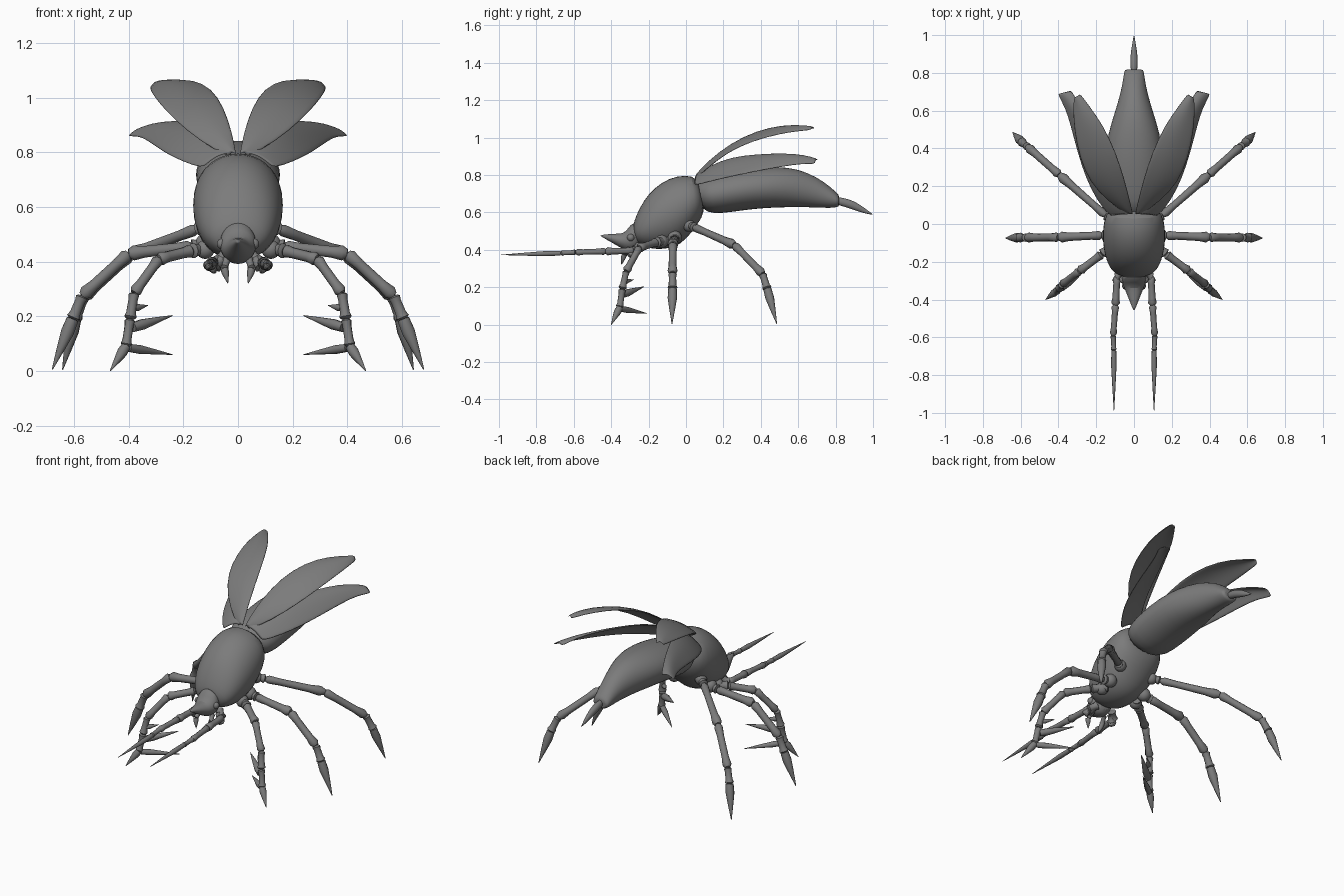
import bpy, bmesh, math
from mathutils import Vector

cube = bpy.data.objects.get("Cube")
if cube:
    bpy.data.objects.remove(cube, do_unlink=True)

grey = bpy.data.materials.new("shell_grey")
grey.use_nodes = True
grey.diffuse_color = (0.2, 0.2, 0.2, 1)
grey.node_tree.nodes["Principled BSDF"].inputs["Base Color"].default_value = (0.2, 0.2, 0.2, 1)
parts = []


def finish(name, bm, subdiv=0, thickness=0):
    """Turn a bmesh into a finished part."""
    bmesh.ops.recalc_face_normals(bm, faces=bm.faces)
    mesh = bpy.data.meshes.new(name)
    bm.to_mesh(mesh)
    bm.free()
    mesh.materials.append(grey)
    ob = bpy.data.objects.new(name, mesh)
    bpy.context.collection.objects.link(ob)
    if thickness:
        mod = ob.modifiers.new("Thickness", 'SOLIDIFY')
        mod.thickness = thickness
        mod.offset = 0
    if subdiv:
        mod = ob.modifiers.new("Smooth", 'SUBSURF')
        mod.levels = mod.render_levels = subdiv
    parts.append(ob)
    return ob


def skin(bm, rings, sides):
    """Bridge elliptical rings, each given as centre, side axis, up axis."""
    loops = []
    for centre, u, v in rings:
        angles = [math.tau * i / sides for i in range(sides)]
        loops.append([bm.verts.new(centre + u * math.cos(a) + v * math.sin(a)) for a in angles])
    for a, b in zip(loops, loops[1:]):
        for i in range(sides):
            j = (i + 1) % sides
            bm.faces.new((a[i], a[j], b[j], b[i]))
    bm.faces.new(loops[0])
    bm.faces.new(loops[-1])


def body(name, profile, sides=18):
    """Loft from side profile rows: top y, top z, bottom y, bottom z, half width."""
    bm = bmesh.new()
    rings = []
    for ty, tz, by, bz, w in profile:
        top, bottom = Vector((0, ty, tz)), Vector((0, by, bz))
        rings.append(((top + bottom) / 2, Vector((w, 0, 0)), (top - bottom) / 2))
    skin(bm, rings, sides)
    return finish(name, bm, 1)


JOINTED = [(0, .6), (.06, 1), (.25, .85), (.75, .9), (.92, 1.15), (1, .7)]
SPIKE = [(0, 1), (.25, 1.1), (.6, .65), (1, .08)]


def segment(bm, a, b, r0, r1, shape, sides=10):
    """One tapered limb segment with swollen ends."""
    a, b = Vector(a), Vector(b)
    q = (b - a).to_track_quat('Z', 'Y')
    u, v = q @ Vector((1, 0, 0)), q @ Vector((0, 1, 0))
    rings = []
    for t, k in shape:
        r = (r0 + (r1 - r0) * t) * k
        rings.append((a.lerp(b, t), u * r, v * r))
    skin(bm, rings, sides)


def limb(name, points, radii, spurs=()):
    """Chain of jointed segments ending in a spike, on both sides."""
    for side, label in ((1, "left"), (-1, "right")):
        flip = lambda p: (p[0] * side, p[1], p[2])
        bm = bmesh.new()
        pairs = list(zip(points, points[1:]))
        for i, (a, b) in enumerate(pairs):
            last = i == len(pairs) - 1
            segment(bm, flip(a), flip(b), radii[i], radii[i] if last else radii[i + 1],
                    SPIKE if last else JOINTED)
        for a, b, r in spurs:
            segment(bm, flip(a), flip(b), r, r, SPIKE)
        finish(label + "_" + name, bm)


def ball(name, centre, radius):
    """Mirrored pair of small spheres."""
    for side, label in ((1, "left"), (-1, "right")):
        bm = bmesh.new()
        bmesh.ops.create_uvsphere(bm, u_segments=14, v_segments=9, radius=radius)
        bmesh.ops.translate(bm, verts=bm.verts, vec=(centre[0] * side, centre[1], centre[2]))
        finish(label + "_" + name, bm)


def wing(name, inner, outer, bulge, steps=6):
    """Thin cambered blade between an inner and an outer edge, on both sides."""
    for side, label in ((1, "left"), (-1, "right")):
        bm = bmesh.new()
        rows = []
        for p, q in zip(inner, outer):
            row = []
            for i in range(steps + 1):
                t = i / steps
                c = Vector(p).lerp(Vector(q), t)
                c.z += bulge * math.sin(math.pi * t)
                row.append(bm.verts.new((c.x * side, c.y, c.z)))
            rows.append(row)
        for a, b in zip(rows, rows[1:]):
            for i in range(steps):
                bm.faces.new((a[i], a[i + 1], b[i + 1], b[i]))
        finish(label + "_" + name, bm, 1, 0.007)


# Thorax, head with pointed snout, abdomen and tail spine
body("thorax", [
    (.07, .76, .11, .61, .11), (.04, .80, .06, .53, .155), (-.05, .80, .0, .45, .168),
    (-.13, .765, -.06, .41, .168), (-.2, .705, -.13, .40, .157), (-.25, .625, -.19, .405, .137),
    (-.28, .55, -.24, .42, .105), (-.285, .51, -.265, .44, .06)])
body("head", [
    (-.24, .54, -.24, .40, .055), (-.285, .55, -.28, .39, .07), (-.31, .515, -.31, .39, .065),
    (-.335, .485, -.35, .41, .05), (-.38, .488, -.39, .435, .033), (-.46, .479, -.46, .474, .003)])
body("abdomen", [
    (.04, .76, .08, .61, .11), (.12, .795, .15, .59, .15), (.22, .82, .24, .60, .157),
    (.35, .842, .36, .617, .157), (.48, .848, .48, .625, .14), (.6, .835, .6, .627, .1),
    (.7, .79, .7, .625, .07), (.77, .74, .77, .622, .058), (.81, .70, .81, .627, .052),
    (.82, .69, .82, .635, .045)])
body("tail_spine", [
    (.79, .685, .79, .645, .014), (.84, .68, .83, .635, .021), (.9, .662, .89, .615, .02),
    (.95, .628, .94, .598, .011), (1, .59, 1, .586, .002)], 12)

# Raised hind wings and lower wing cases
wing("hind_wing",
     [(.005, .05, .785), (.02, .12, .87), (.05, .24, .965), (.095, .38, 1.035),
      (.16, .52, 1.065), (.24, .63, 1.06), (.285, .69, 1.045)],
     [(.03, .05, .78), (.14, .12, .84), (.235, .22, .92), (.29, .35, .98),
      (.318, .5, 1.02), (.322, .6, 1.035), (.318, .67, 1.04)], .015)
wing("wing_case",
     [(.01, .05, .795), (.05, .13, .85), (.1, .24, .895), (.16, .38, .91),
      (.23, .52, .915), (.29, .63, .905), (.33, .71, .875)],
     [(.13, .04, .74), (.2, .13, .765), (.255, .24, .79), (.3, .38, .82),
      (.335, .52, .845), (.365, .62, .86), (.408, .69, .857)], .018)

# Three pairs of legs, the front pair carrying long spurs
limb("front_leg",
     [(.1, -.1, .45), (.17, -.16, .44), (.29, -.25, .41), (.38, -.32, .285),
      (.395, -.34, .19), (.41, -.355, .09), (.468, -.4, 0)],
     [.028, .024, .022, .02, .02, .018],
     [((.38, -.33, .23), (.33, -.28, .24), .012),
      ((.385, -.34, .16), (.24, -.225, .203), .018),
      ((.4, -.35, .085), (.24, -.21, .06), .015)])
limb("middle_leg",
     [(.1, -.06, .47), (.17, -.06, .455), (.4, -.07, .43), (.57, -.072, .275),
      (.605, -.072, .19), (.68, -.075, .005)],
     [.03, .024, .025, .023, .023])
limb("rear_leg",
     [(.09, .0, .54), (.15, .045, .52), (.395, .26, .425), (.565, .41, .27),
      (.595, .435, .19), (.642, .485, .005)],
     [.026, .022, .024, .022, .022])

# Leg sockets
ball("front_socket", (.12, -.13, .445), .035)
ball("middle_socket", (.12, -.06, .465), .038)
ball("rear_socket", (.11, .015, .53), .033)

# Eyes, forward antennae and mouthparts
ball("eye", (.058, -.295, .465), .02)
limb("antenna",
     [(.05, -.25, .42), (.09, -.28, .395), (.098, -.43, .392), (.11, -.59, .387),
      (.107, -.67, .382), (.106, -.99, .373)],
     [.024, .021, .02, .016, .013])
limb("mandible", [(.04, -.3, .41), (.05, -.33, .375), (.037, -.345, .32)], [.016, .013])
limb("palp", [(.06, -.27, .41), (.085, -.29, .38), (.115, -.3, .375)], [.02, .022])

# Smooth shading with crisp creases
bpy.ops.object.select_all(action='DESELECT')
for ob in parts:
    ob.select_set(True)
bpy.context.view_layer.objects.active = parts[0]
bpy.ops.object.shade_smooth_by_angle(angle=math.radians(50))
